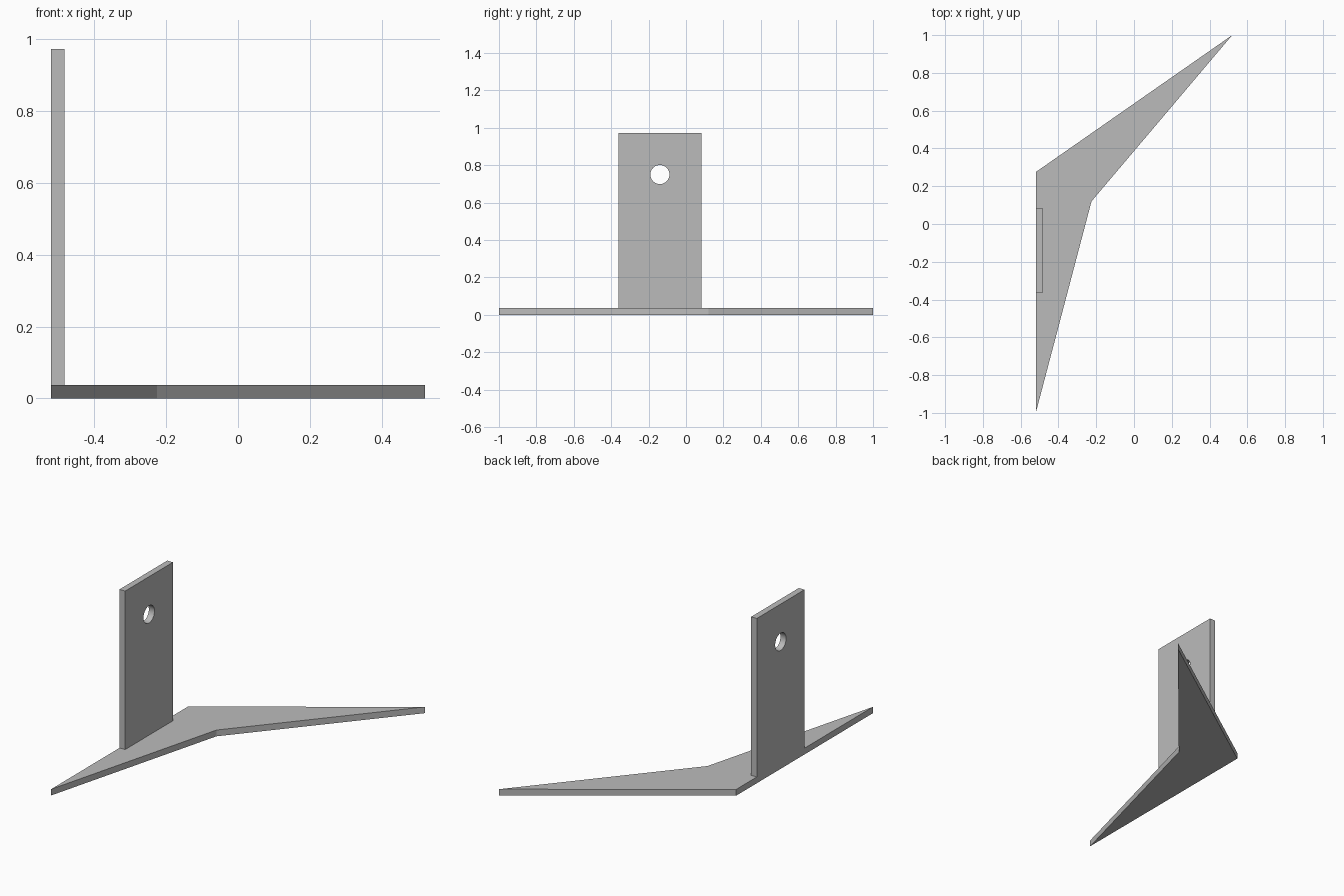
import bpy
import bmesh
import math

cube = bpy.data.objects.get("Cube")
if cube:
    bpy.data.objects.remove(cube, do_unlink=True)

THICK = 0.037
LEFT = -0.52

grey = bpy.data.materials.new("plain grey")
grey.use_nodes = True
colour = (0.5, 0.5, 0.5, 1)
grey.diffuse_color = colour
grey.node_tree.nodes["Principled BSDF"].inputs["Base Color"].default_value = colour


def extruded(name, outline, offset):
    """Extrude a flat outline by an offset into a closed solid."""
    bm = bmesh.new()
    face = bm.faces.new([bm.verts.new(p) for p in outline])
    grown = bmesh.ops.extrude_face_region(bm, geom=[face], use_keep_orig=True)
    moved = [v for v in grown["geom"] if isinstance(v, bmesh.types.BMVert)]
    bmesh.ops.translate(bm, verts=moved, vec=offset)
    bmesh.ops.recalc_face_normals(bm, faces=bm.faces)
    mesh = bpy.data.meshes.new(name)
    bm.to_mesh(mesh)
    bm.free()
    mesh.materials.append(grey)
    obj = bpy.data.objects.new(name, mesh)
    bpy.context.collection.objects.link(obj)
    return obj


# Bent, pointed base plate
base = [(LEFT, -1), (-0.225, 0.12), (0.52, 1), (LEFT, 0.275)]
extruded("base_plate", [(x, y, 0) for x, y in base], (0, 0, THICK))

# Upright plate along the straight edge
y0, y1, top = -0.362, 0.083, 0.972
upright = extruded(
    "upright_plate",
    [(LEFT, y0, THICK), (LEFT, y1, THICK), (LEFT, y1, top), (LEFT, y0, top)],
    (THICK, 0, 0),
)

# Round hole through the upright
bpy.ops.mesh.primitive_cylinder_add(
    vertices=48, radius=0.051, depth=0.2,
    location=(LEFT, (y0 + y1) / 2, 0.75), rotation=(0, math.pi / 2, 0))
cutter = bpy.context.object
cutter.name = "hole_cutter"
cutter.data.materials.append(grey)
bpy.ops.object.shade_smooth()
cutter.hide_render = True
cutter.hide_set(True)

cut = upright.modifiers.new("hole", 'BOOLEAN')
cut.operation = 'DIFFERENCE'
cut.solver = 'EXACT'
cut.object = cutter
